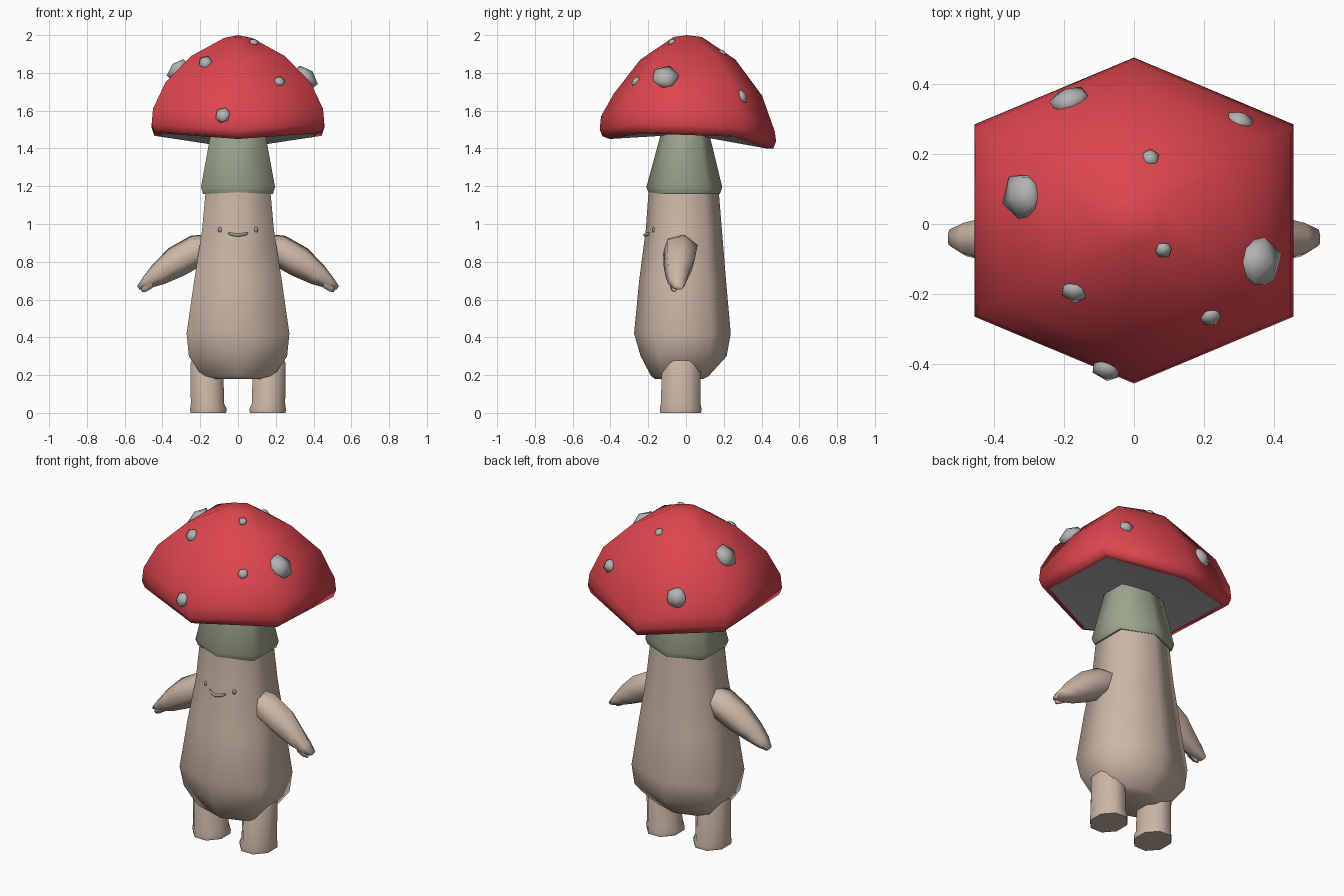
import bpy, bmesh, math, random
from mathutils import Vector
from mathutils.bvhtree import BVHTree

if "Cube" in bpy.data.objects:
    bpy.data.objects.remove(bpy.data.objects["Cube"])

random.seed(4)


def material(name, rgb):
    m = bpy.data.materials.new(name)
    m.diffuse_color = (*rgb, 1)
    m.use_nodes = True
    m.node_tree.nodes["Principled BSDF"].inputs["Base Color"].default_value = m.diffuse_color
    return m


RED = material("cap red", (0.72, 0.06, 0.075))
GREY = material("spot grey", (0.45, 0.45, 0.45))
GREEN = material("collar green", (0.33, 0.37, 0.26))
BEIGE = material("skin beige", (0.60, 0.47, 0.38))


def finish(name, bm, mat, angle=70):
    bmesh.ops.recalc_face_normals(bm, faces=bm.faces)
    me = bpy.data.meshes.new(name)
    bm.to_mesh(me)
    bm.free()
    ob = bpy.data.objects.new(name, me)
    bpy.context.collection.objects.link(ob)
    me.materials.append(mat)
    bpy.ops.object.select_all(action='DESELECT')
    ob.select_set(True)
    bpy.context.view_layer.objects.active = ob
    bpy.ops.object.shade_smooth_by_angle(angle=math.radians(angle))
    return ob


def loft(name, rings, mat, angle=70, caps=(True, True)):
    """Skin equal-length rings of points; a one-point ring closes to a tip."""
    bm = bmesh.new()
    loops = [[bm.verts.new(p) for p in ring] for ring in rings]
    for a, b in zip(loops, loops[1:]):
        n = len(a)
        for i in range(n):
            j = (i + 1) % n
            if len(b) == 1:
                bm.faces.new((a[i], a[j], b[0]))
            else:
                bm.faces.new((a[i], a[j], b[j], b[i]))
    if caps[0]:
        bm.faces.new(loops[0])
    if caps[1] and len(loops[-1]) > 1:
        bm.faces.new(loops[-1])
    return finish(name, bm, mat, angle)


def hexagon(rx, yf, yb, zf, zs=None, zb=None):
    """Hexagon with corners at front and back; z may differ front, side, back."""
    zs = zf if zs is None else zs
    zb = zf if zb is None else zb
    mid, r = (yf + yb) / 2, (yb - yf) / 2 * 0.59
    z1, z2 = zs, zs + (zb - zf) * 0.35
    return [(0, yf, zf), (rx, mid - r, z1), (rx, mid + r, z2),
            (0, yb, zb), (-rx, mid + r, z2), (-rx, mid - r, z1)]


# Mushroom cap: scale, then height at front, side and back
cap_profile = [(0.89, 1.45, 1.48, 1.40), (0.97, 1.465, 1.49, 1.40),
               (1.00, 1.50, 1.53, 1.44), (0.985, 1.57, 1.61, 1.49),
               (0.84, 1.69, 1.75, 1.68), (0.54, 1.87, 1.89, 1.87),
               (0.16, 1.99, 1.985, 1.99)]
cap_rings = [hexagon(0.457 * s, 0.01 - 0.467 * s, 0.01 + 0.467 * s, a, b, c)
             for s, a, b, c in cap_profile]
cap = loft("cap", cap_rings + [[(0, 0.005, 2.0)]], RED, 80, (False, False))

# Flat grey underside
bm = bmesh.new()
rim = [bm.verts.new(p) for p in cap_rings[0]]
hub = bm.verts.new((0, 0.01, 1.475))
for i in range(6):
    bm.faces.new((rim[(i + 1) % 6], rim[i], hub))
finish("cap_underside", bm, GREY)

# Spots seated on the cap surface: x, y, z, radius
tree = BVHTree.FromPolygons([v.co for v in cap.data.vertices],
                            [p.vertices[:] for p in cap.data.polygons])
spots = [(-0.33, 0.08, 1.83, 0.073), (0.375, -0.11, 1.79, 0.078),
         (-0.18, -0.215, 1.87, 0.041), (0.225, -0.285, 1.77, 0.032),
         (0.09, -0.085, 1.985, 0.026), (0.05, 0.2, 1.92, 0.028),
         (0.31, 0.31, 1.68, 0.041), (-0.19, 0.37, 1.64, 0.064),
         (-0.085, -0.43, 1.58, 0.047)]
for i, (x, y, z, r) in enumerate(spots):
    co, normal, _, _ = tree.find_nearest(Vector((x, y, z)))
    turn = normal.to_track_quat('Z', 'Y')
    bm = bmesh.new()
    bmesh.ops.create_icosphere(bm, subdivisions=1, radius=1)
    for v in bm.verts:
        p = v.co * random.uniform(0.93, 1.07)
        v.co = co + turn @ Vector((p.x * r, p.y * r, p.z * r * 0.6))
    finish(f"spot_{i + 1}", bm, GREY, 60)

# Collar under the cap
loft("collar", [hexagon(0.165, -0.175, 0.165, 1.165), hexagon(0.185, -0.195, 0.18, 1.16),
                hexagon(0.196, -0.21, 0.192, 1.195),
                hexagon(0.146, -0.135, 0.125, 1.47),
                hexagon(0.135, -0.12, 0.11, 1.53)], GREEN, 80)

# Body: half width, front, back, height
body = [(0.16, -0.165, 0.09, 0.18), (0.19, -0.185, 0.12, 0.195),
        (0.26, -0.24, 0.215, 0.30), (0.272, -0.275, 0.237, 0.42),
        (0.232, -0.248, 0.212, 0.70), (0.19, -0.213, 0.19, 0.97),
        (0.17, -0.197, 0.172, 1.19)]
loft("body", [hexagon(*b) for b in body], BEIGE, 80)


def oval(cx, cy, z, rx, ry, n=8):
    return [(cx + rx * math.cos(math.tau * (i + 0.5) / n),
             cy + ry * math.sin(math.tau * (i + 0.5) / n), z) for i in range(n)]


# Arm path: x, z, half thickness, half depth, y centre
arm = [(0.10, 0.89, 0.07, 0.08, -0.03), (0.21, 0.865, 0.085, 0.095, -0.03),
       (0.325, 0.80, 0.085, 0.088, -0.035), (0.42, 0.735, 0.062, 0.066, -0.045),
       (0.485, 0.69, 0.035, 0.05, -0.045), (0.528, 0.662, 0.012, 0.025, -0.04)]
for side, tag in ((1, "right"), (-1, "left")):
    # Legs with a slightly flared foot
    cx = 0.157 * side
    loft("leg_" + tag, [oval(cx, -0.028, 0, 0.102, 0.117),
                        oval(cx, -0.028, 0.02, 0.105, 0.119),
                        oval(cx + 0.005 * side, -0.028, 0.05, 0.095, 0.114),
                        oval(cx + 0.008 * side, -0.025, 0.26, 0.095, 0.11),
                        oval(cx, -0.02, 0.33, 0.07, 0.08)], BEIGE)
    # Arms swept outward and down
    rings = []
    for x, z, t, d, y in arm:
        ring = []
        for i in range(6):
            a = math.tau * i / 6 + 0.3
            up = t * math.sin(a)
            ring.append((side * (x + up * 0.5), y + d * math.cos(a), z + up * 0.87))
        rings.append(ring)
    loft("arm_" + tag, rings, BEIGE)
    # Thumb
    thumb = [[(side * (x + r * 0.6 * math.sin(math.tau * i / 5)),
               y + r * math.cos(math.tau * i / 5),
               z + r * math.sin(math.tau * i / 5)) for i in range(5)]
             for x, y, z, r in ((0.46, -0.065, 0.69, 0.025), (0.495, -0.065, 0.66, 0.018),
                                (0.51, -0.06, 0.645, 0.007))]
    loft("thumb_" + tag, thumb, BEIGE)
    # Eyes
    bm = bmesh.new()
    bmesh.ops.create_uvsphere(bm, u_segments=8, v_segments=6, radius=1)
    for v in bm.verts:
        v.co = Vector((side * 0.095 + v.co.x * 0.011, -0.171 + v.co.y * 0.009,
                       0.97 + v.co.z * 0.015))
    finish("eye_" + tag, bm, GREEN)

# Smiling mouth wrapped round the front edge of the body
mouth = []
for i in range(9):
    x = -0.054 + 0.0135 * i
    r = 0.004 if i in (0, 8) else 0.009
    y, z = -0.218 + abs(x) * 0.45, 0.942 + 3.5 * x * x
    mouth.append([(x, y + r * math.cos(math.tau * k / 6),
                   z + r * math.sin(math.tau * k / 6)) for k in range(6)])
loft("mouth", mouth, GREEN)
